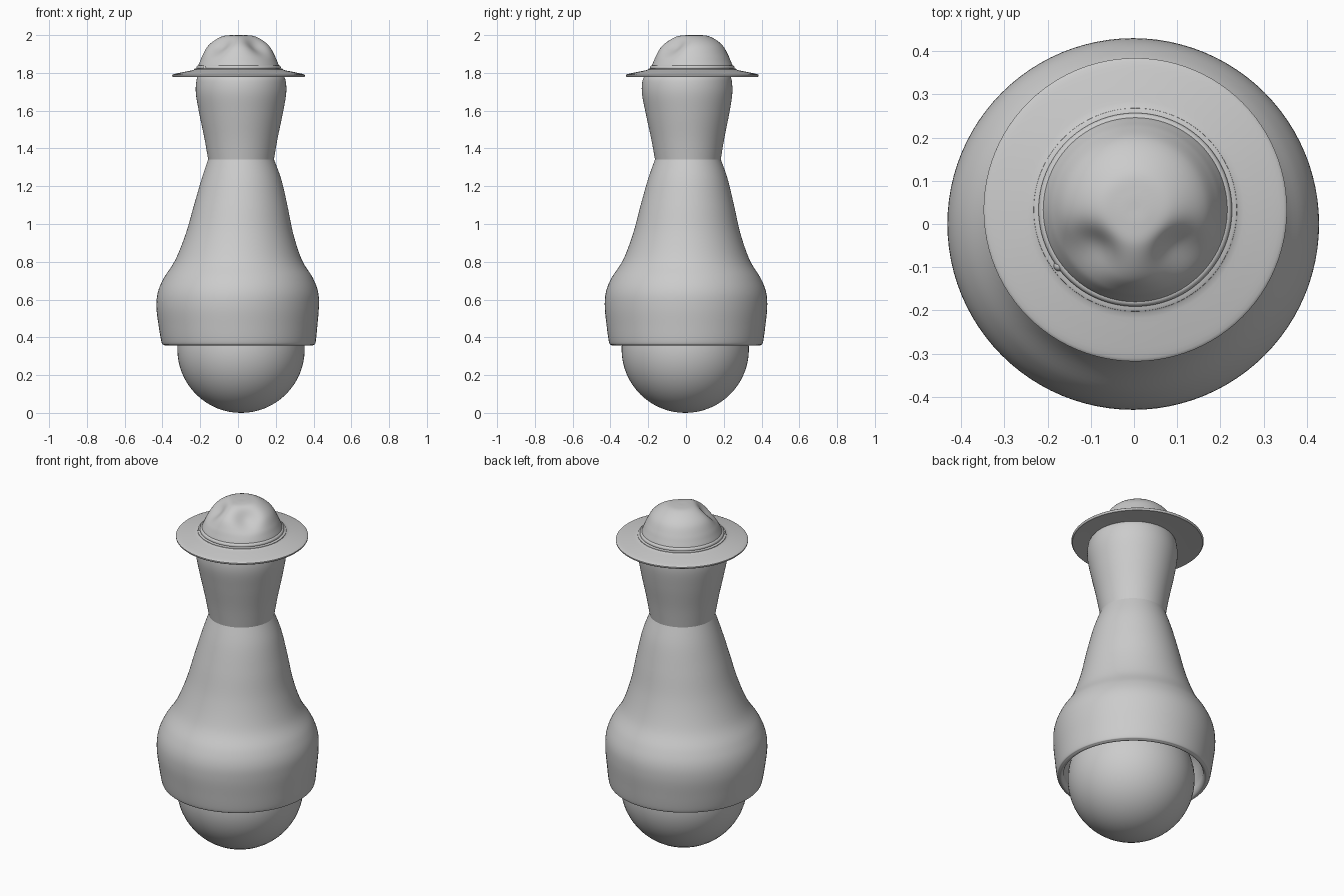
import bpy, bmesh, math
from mathutils import Vector

if "Cube" in bpy.data.objects:
    bpy.data.objects.remove(bpy.data.objects["Cube"])

SEG = 96


def smooth_profile(pts, steps=6):
    """Catmull-Rom through points (radius, z, centre x, centre y)."""
    p = [Vector(q) for q in pts]
    p = [p[0]] + p + [p[-1]]
    out = []
    for a, b, c, d in zip(p, p[1:], p[2:], p[3:]):
        for i in range(steps):
            t = i / steps
            out.append(0.5 * (2 * b + (c - a) * t + (2 * a - 5 * b + 4 * c - d) * t ** 2
                              + (3 * b - a - 3 * c + d) * t ** 3))
    return out + [p[-1]]


def lathe(name, rings, angle=40):
    bm = bmesh.new()
    loops = []
    for r, z, cx, cy in rings:
        r = max(r, 0.0005)
        loops.append([bm.verts.new((cx + r * math.cos(2 * math.pi * i / SEG),
                                    cy + r * math.sin(2 * math.pi * i / SEG), z))
                      for i in range(SEG)])
    for a, b in zip(loops, loops[1:]):
        for i in range(SEG):
            j = (i + 1) % SEG
            bm.faces.new((a[i], a[j], b[j], b[i]))
    bm.faces.new(loops[0])
    bm.faces.new(loops[-1])
    bmesh.ops.recalc_face_normals(bm, faces=bm.faces)
    me = bpy.data.meshes.new(name)
    bm.to_mesh(me)
    bm.free()
    ob = bpy.data.objects.new(name, me)
    bpy.context.collection.objects.link(ob)
    shade(ob, angle)
    return ob


def shade(ob, angle=40):
    bpy.ops.object.select_all(action='DESELECT')
    ob.select_set(True)
    bpy.context.view_layer.objects.active = ob
    bpy.ops.object.shade_smooth_by_angle(angle=math.radians(angle))


# Ball the figure stands on
bpy.ops.mesh.primitive_uv_sphere_add(segments=64, ring_count=32, radius=0.337,
                                     location=(0.016, -0.004, 0.337))
ball = bpy.context.object
ball.name = "base_ball"
shade(ball)

# Bell-shaped body: socket inside, rounded lip, then the outer wall up to the waist
body = [(0.0, 0.72, 0.01, 0), (0.2, 0.67, 0.01, 0), (0.33, 0.54, 0.006, 0),
        (0.365, 0.42, 0.005, 0), (0.37, 0.375, 0.004, 0), (0.382, 0.357, 0.004, 0),
        (0.397, 0.36, 0.004, 0), (0.408, 0.375, 0.003, 0), (0.420, 0.46, 0, 0),
        (0.430, 0.56, -0.002, 0), (0.424, 0.64, 0, 0), (0.394, 0.715, 0.002, 0),
        (0.335, 0.81, 0.003, 0.002), (0.284, 0.95, 0.008, 0.004),
        (0.247, 1.10, 0.014, 0.007), (0.210, 1.24, 0.018, 0.01), (0.173, 1.345, 0.016, 0.01)]
lathe("body", smooth_profile(body))

# Flared head tapering to the neck, rising into the hat
head = [(0.173, 1.335, 0.016, 0.01), (0.193, 1.45, 0.016, 0.009), (0.220, 1.58, 0.016, 0.008),
        (0.239, 1.69, 0.016, 0.006), (0.236, 1.76, 0.016, 0.006), (0.222, 1.79, 0.014, 0.01)]
lathe("head", smooth_profile(head))

# Wide hat brim with a thin rounded edge
HX, HY = 0.003, 0.033
brim = [(0.0, 1.785), (0.20, 1.785), (0.33, 1.778), (0.346, 1.778), (0.351, 1.785),
        (0.344, 1.793), (0.29, 1.805), (0.24, 1.815), (0.21, 1.825), (0.0, 1.825)]
lathe("hat_brim", smooth_profile([(r, z, HX, HY) for r, z in brim], 4))

# Hat crown with two finger pinches at the front
crown = [(0.217, 1.80), (0.216, 1.83), (0.203, 1.865), (0.190, 1.895), (0.165, 1.94),
         (0.130, 1.972), (0.085, 1.995), (0.04, 2.0), (0.0, 2.0)]
hat = lathe("hat_crown", smooth_profile([(r, z, HX, HY) for r, z in crown]), 60)
for v in hat.data.vertices:
    for side in (-1, 1):
        d = v.co - Vector((HX + side * 0.105, HY - 0.105, 1.955))
        k = math.exp(-d.length_squared / (2 * 0.047 ** 2))
        v.co += k * Vector((-side * 0.018, 0.022, -0.025))

# Hat band and its small knot
bpy.ops.mesh.primitive_torus_add(major_segments=SEG, minor_segments=12, major_radius=0.212,
                                 minor_radius=0.012, location=(HX, HY, 1.828))
band = bpy.context.object
band.name = "hat_band"
shade(band)
bpy.ops.mesh.primitive_uv_sphere_add(segments=16, ring_count=8, radius=0.012,
                                     location=(-0.174, -0.097, 1.825))
knot = bpy.context.object
knot.name = "hat_band_knot"
shade(knot)
